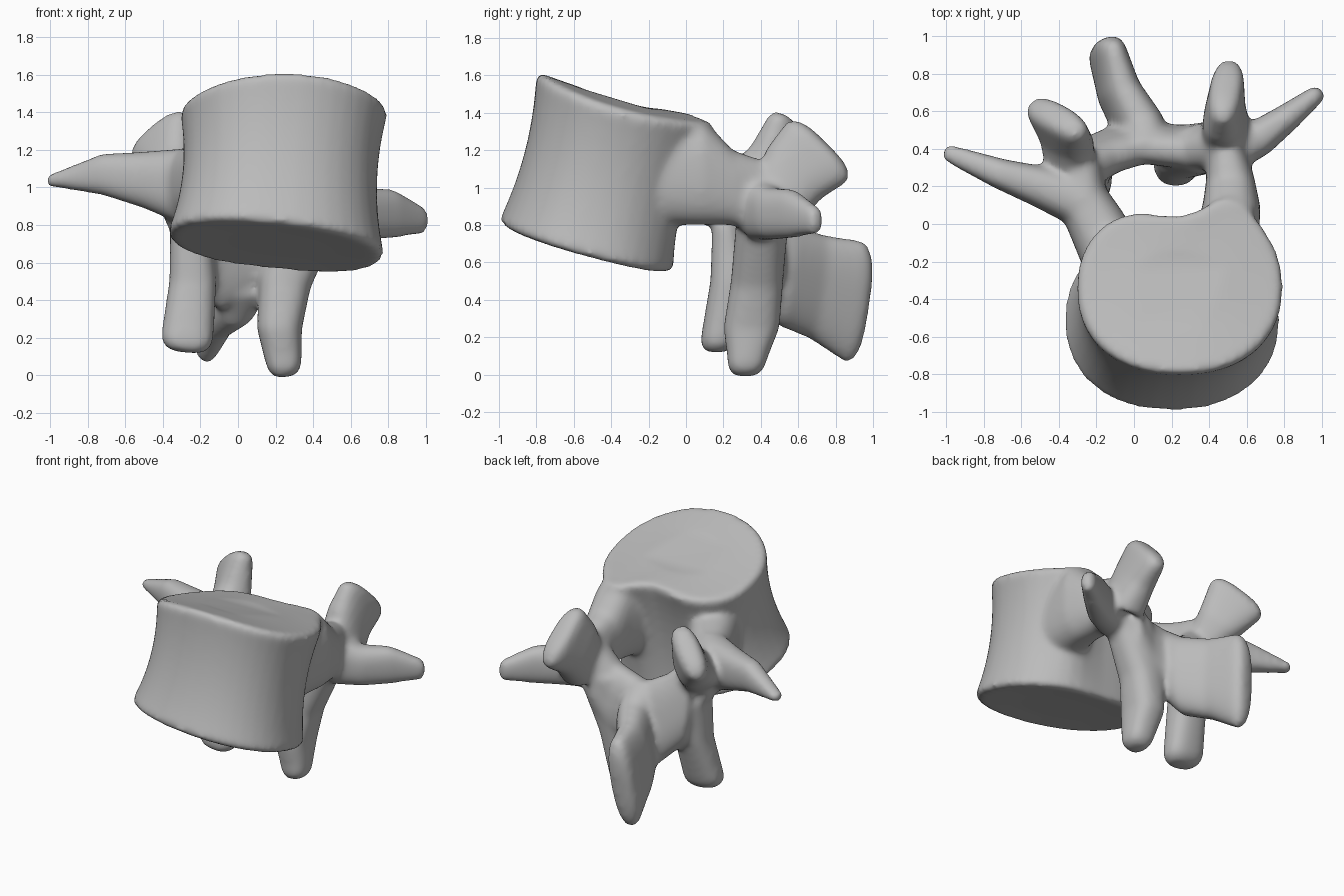
import bpy
import bmesh
from math import sin, cos, pi, exp, copysign
from mathutils import Vector

cube = bpy.data.objects.get("Cube")
if cube:
    bpy.data.objects.remove(cube, do_unlink=True)

SIDES = 40
ANGLES = [2 * pi * k / SIDES for k in range(SIDES)]
UPRIGHT = Vector((0, 0, 1))
FORWARD = Vector((0, -1, 0))
bm = bmesh.new()


def power(value, exponent):
    return copysign(abs(value) ** exponent, value)


def skin(rings):
    """Join rings of points into a closed tube."""
    rows = [[bm.verts.new(point) for point in ring] for ring in rings]
    for low, high in zip(rows, rows[1:]):
        for i in range(SIDES):
            j = (i + 1) % SIDES
            bm.faces.new((low[i], low[j], high[j], high[i]))
    bm.faces.new(rows[0][::-1])
    bm.faces.new(rows[-1])


def limb(axis, thick_start, thick_end, *stations, tip=.05):
    """Flattened limb with a rounded tip.

    A station is a centre and the half width along the axis;
    the half thickness changes evenly from start to end.
    """
    centres = [Vector(station[:3]) for station in stations]
    last = len(stations) - 1
    rings = []
    for i, centre in enumerate(centres):
        tangent = centres[min(i + 1, last)] - centres[max(i - 1, 0)]
        tangent.normalize()
        half = axis.normalized() * stations[i][3]
        thick = thick_start + (thick_end - thick_start) * i / last
        across = tangent.cross(half).normalized() * thick
        for turn in ((0, pi / 6, pi / 3, pi / 2) if i == last else (0,)):
            scale = .4 + .6 * cos(turn)
            middle = centre + tangent * tip * sin(turn)
            rings.append([middle + scale * (half * power(cos(angle), .8)
                                            + across * power(sin(angle), .8))
                          for angle in ANGLES])
    skin(rings)


def body_ring(t, size):
    """Kidney-shaped outline at height t, with a raised rear left corner."""
    centre = Vector((.2 + .045 * t, -.52 + .19 * t, .68 + .81 * t))
    ring = []
    for angle in ANGLES:
        dx = size * (.575 - .025 * t) * power(cos(angle), .9)
        dy = size * (.48 - .015 * t) * power(sin(angle), .9)
        if dy > 0:
            hollow = (.03 + .06 * t) * exp(-(dx / .25) ** 2)
            corner = .11 * t * sin(angle) * exp(-((dx - .28) / .15) ** 2)
            dy += size * (corner - hollow)
        dz = -.27 * dy - .1 * (1 - t) * dx - .25 * t * dx ** 2
        ring.append(centre + Vector((dx, dy, dz)))
    return ring


# Body: drum with a waist and sloping end plates
ROWS = 12
walls = []
for row in range(ROWS + 1):
    level = row / ROWS
    walls.append(body_ring(.03 + .94 * level, .92 + .08 * (2 * level - 1) ** 2))
skin([body_ring(.01, .5), body_ring(0, .95)] + walls
     + [body_ring(1, .96), body_ring(.98, .5)])

# Left and right pedicles
limb(UPRIGHT, .18, .1,
     (.48, -.15, 1.08, .28), (.52, .1, 1.08, .28), (.51, .25, 1, .2), (.49, .4, .94, .21))
limb(UPRIGHT, .17, .12,
     (-.1, -.2, 1.05, .23), (-.2, 0, 1.03, .2), (-.28, .15, 1, .2), (-.29, .3, .96, .21))

# Left and right laminae closing the canal, sloping backward as they descend
slope = Vector((0, -.15, 1))
limb(slope, .1, .12,
     (.03, .43, .66, .22), (.27, .41, .7, .24), (.42, .42, .86, .24))
limb(slope, .1, .12,
     (.05, .43, .64, .24), (-.1, .4, .65, .31), (-.26, .32, .81, .31))

# Spinous process
limb(Vector((.1, .15, 1)), .15, .09,
     (.05, .4, .66, .24), (.02, .53, .53, .27), (-.08, .7, .47, .28), (-.14, .9, .39, .33),
     tip=.08)

# Left and right lower articular processes
limb(FORWARD, .16, .1,
     (.38, .4, .84, .13), (.25, .38, .5, .14), (.22, .35, .25, .15), (.24, .33, .1, .11),
     tip=.11)
limb(FORWARD, .11, .14,
     (-.25, .27, .8, .13), (-.24, .25, .5, .12), (-.27, .18, .2, .1), tip=.08)

# Left and right upper articular processes
limb(Vector((-.1, -.7, .7)), .13, .09,
     (.49, .47, .91, .17), (.48, .58, 1.08, .2), (.49, .7, 1.19, .23), tip=.07)
limb(Vector((.7, -.4, .6)), .14, .09,
     (-.33, .29, .98, .11), (-.36, .45, 1.12, .16), (-.41, .55, 1.26, .21), tip=.07)

# Left and right transverse processes
limb(UPRIGHT, .12, .05,
     (.49, .38, .9, .18), (.67, .46, .86, .14), (.82, .57, .86, .13), (.96, .68, .83, .08))
limb(UPRIGHT, .14, .05,
     (-.26, .11, 1, .21), (-.5, .2, 1.04, .15), (-.72, .27, 1.07, .11), (-.97, .37, 1.04, .04))

bmesh.ops.recalc_face_normals(bm, faces=bm.faces)
mesh = bpy.data.meshes.new("vertebra")
bm.to_mesh(mesh)
bm.free()
bone = bpy.data.objects.new("vertebra", mesh)
bpy.context.collection.objects.link(bone)

# Fuse the parts into one soft surface
fuse = bone.modifiers.new("fuse", 'REMESH')
fuse.mode = 'VOXEL'
fuse.voxel_size = .018
fuse.use_smooth_shade = True
soften = bone.modifiers.new("soften", 'SMOOTH')
soften.factor = .5
soften.iterations = 16

grey = bpy.data.materials.new("bone grey")
grey.use_nodes = True
colour = (.5, .5, .5, 1)
grey.diffuse_color = colour
grey.node_tree.nodes["Principled BSDF"].inputs["Base Color"].default_value = colour
mesh.materials.append(grey)
